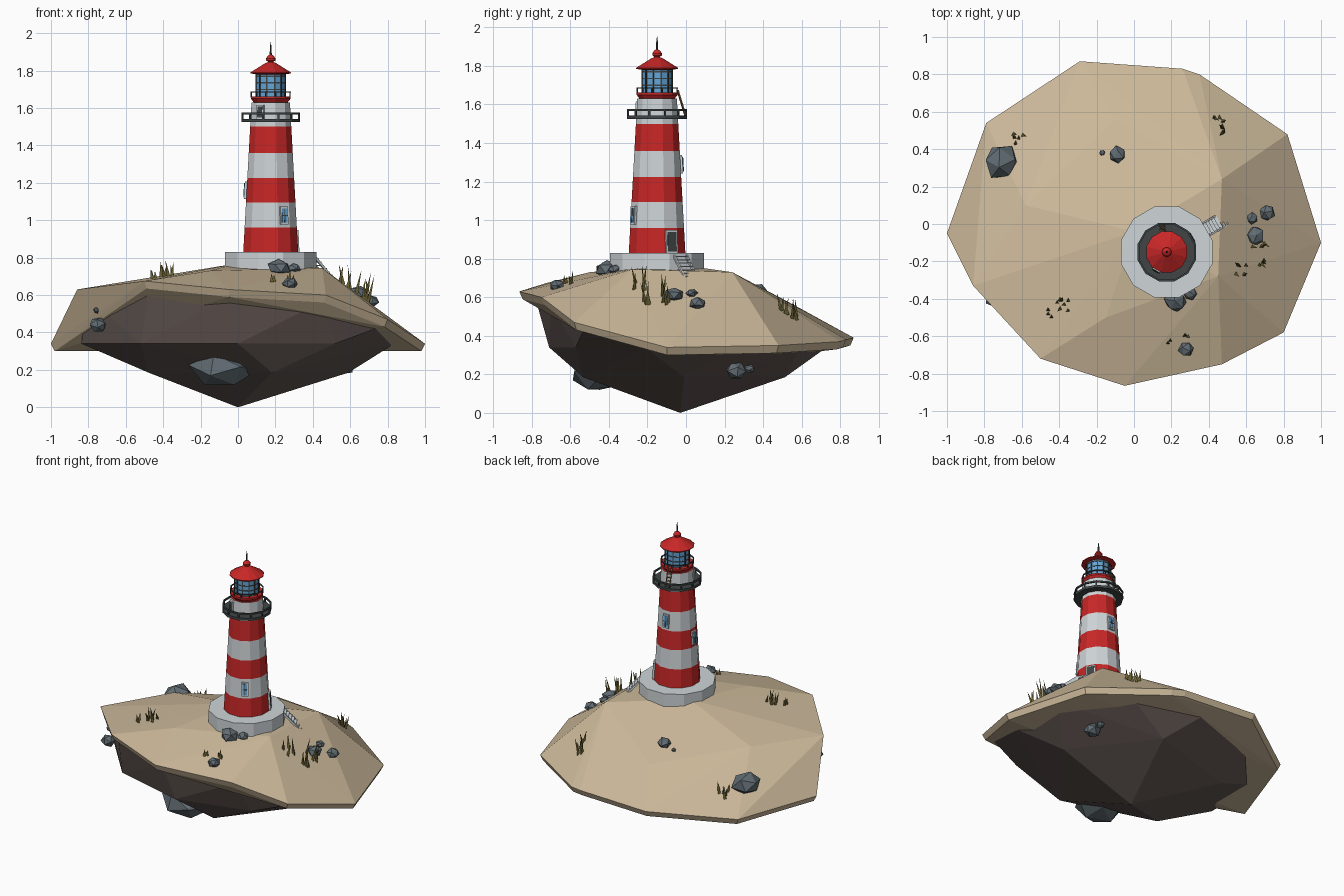
import bpy, bmesh, math, random
from mathutils import Vector, Matrix
from mathutils.bvhtree import BVHTree

if "Cube" in bpy.data.objects:
    bpy.data.objects.remove(bpy.data.objects["Cube"])

random.seed(4)
CX, CY = 0.175, -0.15          # tower axis
COLORS = {"sand": (.60, .48, .32), "earth": (.13, .10, .09), "stone": (.12, .15, .17),
          "red": (.58, .02, .02), "white": (.62, .66, .68), "dark": (.05, .06, .06),
          "glass": (.13, .38, .68), "grass": (.13, .11, .03), "wood": (.22, .14, .07)}
MATS = {}
for key, c in COLORS.items():
    MATS[key] = bpy.data.materials.new(key)
    MATS[key].diffuse_color = (*c, 1)


def finish(name, bm, *colors):
    bmesh.ops.recalc_face_normals(bm, faces=bm.faces[:])
    me = bpy.data.meshes.new(name)
    bm.to_mesh(me)
    bm.free()
    for c in colors:
        me.materials.append(MATS[c])
    ob = bpy.data.objects.new(name, me)
    bpy.context.collection.objects.link(ob)
    return ob


def hull(points):
    bm = bmesh.new()
    for p in points:
        bm.verts.new(p)
    res = bmesh.ops.convex_hull(bm, input=bm.verts[:])
    inner = {v for v in res["geom_interior"] if isinstance(v, bmesh.types.BMVert)}
    bmesh.ops.delete(bm, geom=list(inner), context='VERTS')
    return bm


def polar(deg, r, z):
    a = math.radians(deg)
    return Vector((CX + r * math.cos(a), CY + r * math.sin(a), z))


def lathe(name, profile, colors, bands=None, n=12, closed=False):
    """Faceted turned part around the tower axis, flats facing the axes."""
    bm = bmesh.new()
    rings = [[bm.verts.new(polar(15 + 360 * k / n, r, z)) for k in range(n)] for r, z in profile]
    pairs = list(zip(rings, rings[1:])) + ([(rings[-1], rings[0])] if closed else [])
    for i, (a, b) in enumerate(pairs):
        for k in range(n):
            f = bm.faces.new((a[k], a[(k + 1) % n], b[(k + 1) % n], b[k]))
            f.material_index = bands[i] if bands else 0
    if not closed:
        bm.faces.new(rings[0][::-1])
        bm.faces.new(rings[-1])
    return finish(name, bm, *colors)


def ring(name, r0, r1, z0, z1, color):
    return lathe(name, [(r0, z0), (r1, z0), (r1, z1), (r0, z1)], [color], closed=True)


def boxes(name, color, items):
    """items: (location, size, rotation matrix)"""
    bm = bmesh.new()
    for loc, size, rot in items:
        bmesh.ops.create_cube(bm, size=1, matrix=Matrix.Translation(loc) @ rot.to_4x4() @ Matrix.Diagonal((*size, 1)))
    return finish(name, bm, color)


def rz(deg):
    return Matrix.Rotation(math.radians(deg), 3, 'Z')


def strut(a, b, t):
    d = b - a
    return ((a + b) / 2, (t, t, d.length), d.to_track_quat('Z', 'Y').to_matrix())


# Island: sand cap with a thin lip
rim = [(-1, -.05, .34), (-.79, .54, .34), (-.29, .87, .39), (.26, .83, .38), (.35, .80, .37),
       (.82, .48, .35), (1, -.10, .34), (.80, -.58, .47), (.47, -.75, .60), (-.05, -.865, .63),
       (-.5, -.72, .675), (-.86, -.33, .63)]
crown = [(0, -.04, .77), (.45, -.28, .745), (-.15, -.5, .73), (-.58, .1, .64), (-.1, .56, .56), (.47, .24, .73)]
lip = [(x * .98, y * .98, z - .04) for x, y, z in rim]
sand = hull(rim + crown + lip)
tree = BVHTree.FromBMesh(sand)
finish("sand_cap", sand, "sand")


def ground(x, y):
    return tree.ray_cast(Vector((x, y, 3)), Vector((0, 0, -1)))[0]


# Island: faceted earth underside
earth = [(0, -.03, 0)]
for k in range(10):
    a = math.radians(36 * k + 18)
    earth.append((.88 * math.cos(a), .01 + .72 * math.sin(a), .34))
for k in range(5):
    a = math.radians(72 * k)
    earth.append((.59 * math.cos(a), -.01 + .55 * math.sin(a), .185))
earth += [(-.81, -.32, .59), (-.48, -.67, .635), (-.05, -.78, .59), (.44, -.70, .56), (.76, -.53, .43)]
finish("earth_underside", hull(earth), "earth")


# Boulders
def boulder(name, loc, size):
    bm = bmesh.new()
    bmesh.ops.create_icosphere(bm, subdivisions=1, radius=1)
    spin = Matrix.Rotation(random.uniform(0, 6), 3, 'Z') @ Matrix.Rotation(random.uniform(0, 6), 3, 'X')
    for v in bm.verts:
        p = spin @ v.co * random.uniform(.93, 1.12)
        v.co = Vector(loc) + Vector((p.x * size[0], p.y * size[1], p.z * size[2]))
    finish(name, bm, "stone")


boulder("hanging_boulder", (-.08, -.46, .21), (.17, .15, .11))
for i, (x, y, z, r) in enumerate([(-.75, -.40, .44, .045), (-.755, -.38, .52, .02),
                                  (.57, .26, .22, .055), (.56, .33, .23, .027)]):
    boulder(f"side_stone_{i}", (x, y, z), (r, r, r * .9))
for i, (x, y, r) in enumerate([(-.71, .33, .095), (-.09, .37, .047), (-.17, .38, .016), (.71, .06, .045),
                               (.65, -.06, .052), (.63, .03, .03), (.22, -.41, .06), (.30, -.37, .036),
                               (.28, -.67, .042)]):
    p = ground(x, y)
    boulder(f"beach_stone_{i}", p + Vector((0, 0, r * .3)), (r, r, r * .75))

# Grass tufts
for i, (x, y, h, n, s) in enumerate([(-.38, -.43, .09, 7, .04), (-.46, -.48, .06, 3, .025), (.46, .53, .12, 8, .05),
                                     (.66, -.13, .16, 4, .04), (.70, -.20, .13, 4, .03), (.57, -.25, .13, 4, .03),
                                     (-.62, .46, .09, 6, .035), (.19, -.63, .05, 2, .01), (.29, -.61, .07, 3, .02)]):
    bm = bmesh.new()
    for k in range(n):
        p = ground(x + random.uniform(-s, s), y + random.uniform(-s, s))
        height = h * random.uniform(.6, 1.05)
        tilt = Matrix.Rotation(random.uniform(-.25, .25), 4, 'X') @ Matrix.Rotation(random.uniform(-.25, .25), 4, 'Y')
        bmesh.ops.create_cone(bm, cap_ends=True, segments=3, radius1=.012, radius2=0, depth=height,
                              matrix=Matrix.Translation(p) @ tilt @ Matrix.Translation((0, 0, height * .45)))
    finish(f"grass_tuft_{i}", bm, "grass")


# Tower: plinth and striped shaft
def shaft_r(z):
    return .152 - .057 * (z - .83)


lathe("plinth", [(.252, .66), (.252, .83)], ["white"])
levels = [.83, .96, 1.095, 1.225, 1.36, 1.50, 1.63]
lathe("striped_shaft", [(shaft_r(z), z) for z in levels], ["red", "white"], [0, 1, 0, 1, 0, 1])

# Gallery with railing
ring("gallery_floor", .10, .162, 1.525, 1.542, "dark")
ring("gallery_rail", .152, .162, 1.566, 1.577, "dark")
boxes("gallery_posts", "dark", [(polar(30 * k + 15, .156, 1.55), (.009, .009, .05), rz(30 * k + 15)) for k in range(12)])

# Lantern room
lathe("lantern_collar", [(.09, 1.625), (.11, 1.65), (.11, 1.662), (.08, 1.662)], ["red"])
ring("lantern_rail", .104, .111, 1.682, 1.689, "dark")
boxes("lantern_rail_posts", "dark", [(polar(30 * k + 15, .107, 1.672), (.006, .006, .03), rz(30 * k + 15)) for k in range(12)])
lathe("lantern_glass", [(.08, 1.655), (.08, 1.795)], ["glass"])
boxes("lantern_bars", "dark", [(polar(30 * k + 15, .08, 1.725), (.007, .007, .14), rz(30 * k + 15)) for k in range(12)])
for i, z in enumerate([1.70, 1.735, 1.77]):
    ring(f"lantern_band_{i}", .077, .083, z - .003, z + .003, "dark")

# Roof, finial and spike
lathe("roof", [(.08, 1.78), (.113, 1.785), (.113, 1.79), (.03, 1.84), (.014, 1.846), (.025, 1.855),
               (.026, 1.865), (.016, 1.88), (.007, 1.885)], ["red"])
lathe("roof_spike", [(.006, 1.88), (.005, 1.92), (.001, 1.952)], ["dark"], n=6)


# Windows and doors set on the shaft flats
def opening(name, deg, z, w, h, color):
    r = shaft_r(z) * math.cos(math.radians(15))
    lean = rz(deg) @ Matrix.Rotation(-.055, 3, 'Y')
    boxes(name + "_frame", "white", [(polar(deg, r, z), (.022, w, h), lean)])
    boxes(name + "_panel", color, [(polar(deg, r + .004, z), (.02, w - .016, h - .018), lean)])
    return r, lean


for i, (deg, z) in enumerate([(-60, 1.025), (180, 1.16), (90, 1.29)]):
    r, lean = opening(f"window_{i}", deg, z, .046, .095, "glass")
    boxes(f"window_{i}_bars", "dark", [(polar(deg, r + .006, z), (.02, .004, .076), lean),
                                       (polar(deg, r + .006, z), (.02, .03, .004), lean)])
opening("entrance_door", 30, .888, .068, .12, "dark")
opening("gallery_door", -120, 1.578, .045, .075, "dark")

# Entrance stairs: sloping stringers and treads
side = rz(30) @ Vector((0, 1, 0))
top, foot = polar(30, .24, .815), polar(30, .375, .675)
boxes("stair_stringers", "white", [strut(top + side * s, foot + side * s, .012) for s in (-.036, .036)])
boxes("stair_treads", "white", [(top.lerp(foot, (k + .5) / 8) + Vector((0, 0, .005)), (.022, .07, .006), rz(30))
                                for k in range(8)])

# Ladder from gallery to lantern
side = rz(100) @ Vector((0, 1, 0)) * .014
low, high = polar(100, .15, 1.54), polar(100, .108, 1.675)
boxes("ladder", "wood", [strut(low + side, high + side, .006), strut(low - side, high - side, .006)] +
      [strut(low.lerp(high, k / 6) - side, low.lerp(high, k / 6) + side, .005) for k in range(1, 6)])

for m in bpy.data.materials:
    if m.users and not m.is_grease_pencil:
        m.use_nodes = True
        m.node_tree.nodes["Principled BSDF"].inputs["Base Color"].default_value = m.diffuse_color
